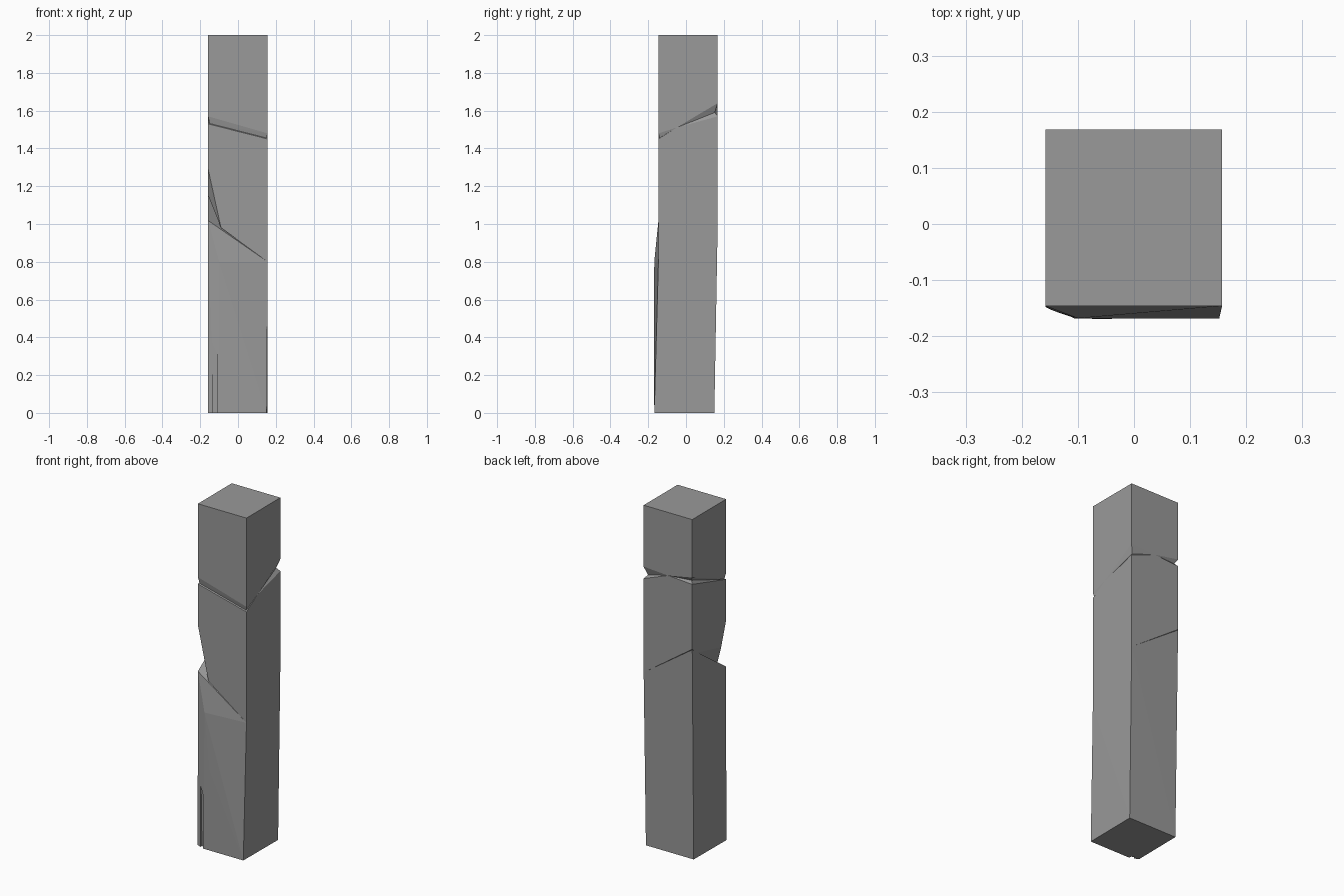
import bpy, bmesh, math

if "Cube" in bpy.data.objects:
    bpy.data.objects.remove(bpy.data.objects["Cube"])

X0, X1, Y0, Y1 = -0.158, 0.157, -0.146, 0.168

# Dark grey stone
mat = bpy.data.materials.new("dark_stone")
mat.diffuse_color = (0.32, 0.32, 0.32, 1.0)
mat.use_nodes = True
mat.node_tree.nodes["Principled BSDF"].inputs["Base Color"].default_value = mat.diffuse_color


def corners(zs, insets=(0, 0, 0, 0)):
    """Four corners FL, FR, BR, BL with individual heights and insets."""
    signs = [(X0, Y0, 1, 1), (X1, Y0, -1, 1), (X1, Y1, -1, -1), (X0, Y1, 1, -1)]
    return [(x + sx * i, y + sy * i, z)
            for (x, y, sx, sy), z, i in zip(signs, zs, insets)]


def stone(name, points):
    """Faceted chunk of stone: convex hull with flat faces merged."""
    bm = bmesh.new()
    for p in points:
        bm.verts.new(p)
    res = bmesh.ops.convex_hull(bm, input=bm.verts[:])
    junk = {g for g in res["geom_interior"] + res["geom_unused"]
            if isinstance(g, bmesh.types.BMVert)}
    bmesh.ops.delete(bm, geom=list(junk), context="VERTS")
    bmesh.ops.dissolve_limit(bm, angle_limit=math.radians(0.3),
                             verts=bm.verts[:], edges=bm.edges[:])
    bmesh.ops.recalc_face_normals(bm, faces=bm.faces[:])
    me = bpy.data.meshes.new(name)
    bm.to_mesh(me)
    bm.free()
    me.materials.append(mat)
    ob = bpy.data.objects.new(name, me)
    bpy.context.collection.objects.link(ob)
    return ob


# Upper crack: shallow bevel at the front, pinching shut on right and back
pinch = [(X1, -0.05, 1.51), (0.0, Y1, 1.63)]
groove = corners([1.532, 1.452, 1.59, 1.635], (0.007, 0.007, 0.016, 0.014))

# Top block
stone("top_block", corners([2.0] * 4) + corners([1.57, 1.48, 1.64, 1.66])
      + groove + pinch)

# Middle block with the front left corner chipped off
chip = [(X0, Y0, 1.29), (-0.09, Y0, 0.98), (X0, -0.10, 1.15), (X0, 0.13, 1.205)]
stone("middle_block", corners([1.53, 1.45, 1.57, 1.62]) + groove + pinch
      + corners([1.02, 0.80, 1.02, 1.24])[1:] + chip)

# Lower block: leans forward, with a bulging front and worn front left edge
lower = stone("lower_block", corners([1.018, 0.80, 1.02, 1.236]) + [
    (-0.10, -0.168, 0.80), (-0.07, -0.169, 0.48), (-0.145, -0.154, 0.48),
    (-0.158, -0.148, 0.0), (-0.107, -0.168, 0.0), (0.152, -0.168, 0.0),
    (0.155, 0.150, 0.0), (-0.155, 0.150, 0.0)])

# Small tapering notch at the foot of the worn edge
notch = stone("notch_cutter", [
    (-0.132, -0.20, -0.02), (-0.110, -0.20, -0.02),
    (-0.132, -0.145, -0.02), (-0.110, -0.152, -0.02),
    (-0.132, -0.20, 0.36), (-0.110, -0.20, 0.31),
    (-0.132, -0.153, 0.36), (-0.110, -0.158, 0.31)])
notch.hide_render = True
notch.hide_viewport = True
cut = lower.modifiers.new("notch", "BOOLEAN")
cut.operation = "DIFFERENCE"
cut.object = notch
